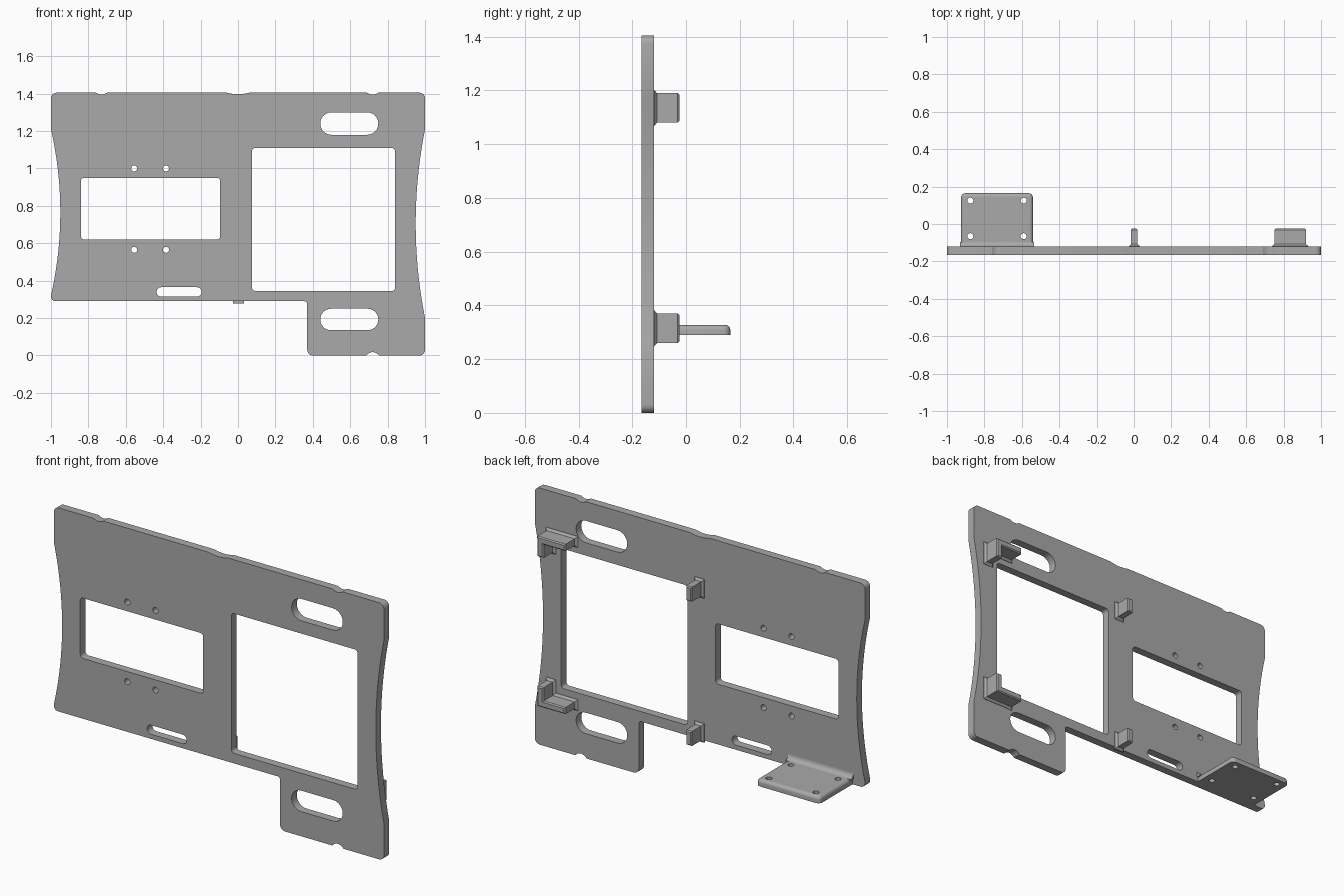
import bpy, bmesh, math
from mathutils import Vector

cube = bpy.data.objects.get("Cube")
if cube:
    bpy.data.objects.remove(cube, do_unlink=True)

grey = bpy.data.materials.new("plain grey")
grey.use_nodes = True
colour = (0.4, 0.4, 0.4, 1)
grey.diffuse_color = colour
grey.node_tree.nodes["Principled BSDF"].inputs["Base Color"].default_value = colour

HEIGHT, LEDGE = 1.405, 0.29
FRONT, BACK = -0.165, -0.12


def rounded(corners, steps=6):
    """Turn (x, y, radius) corners into a path with rounded right angles."""
    path = []
    for i, (x, y, r) in enumerate(corners):
        p = Vector((x, y))
        if r == 0:
            path.append(p)
            continue
        a = (Vector(corners[i - 1][:2]) - p).normalized()
        b = (Vector(corners[(i + 1) % len(corners)][:2]) - p).normalized()
        for k in range(steps + 1):
            t = math.pi / 2 * k / steps
            path.append(p + r * (a * (1 - math.sin(t)) + b * (1 - math.cos(t))))
    return path


def rect(x0, x1, y0, y1, r):
    r = min(r, (y1 - y0) / 2 - 0.0005)
    return rounded([(x0, y0, r), (x1, y0, r), (x1, y1, r), (x0, y1, r)])


def circle(x, y, r, n=20):
    return [Vector((x + r * math.cos(math.tau * k / n), y + r * math.sin(math.tau * k / n)))
            for k in range(n)]


def notch(x, half, depth, z, direction):
    """Shallow dip in a horizontal edge; direction is the travel along x."""
    inward = 1 if z == 0 else -1
    return [(x + direction * half * t / 4, z + inward * depth * (1 - (t / 4) ** 2), 0)
            for t in range(-4, 5)]


def waist(side, z0, z1, n=20):
    """Bowed-in side edge from z0 to z1."""
    return [(side * (1 - 0.05 * (1 - (2 * k / n - 1) ** 2)), z0 + (z1 - z0) * k / n, 0)
            for k in range(n + 1)]


def grow(path, d):
    """Offset a counter-clockwise path outwards with mitred corners."""
    out = []
    for i, p in enumerate(path):
        e0 = (p - path[i - 1]).normalized()
        e1 = (path[(i + 1) % len(path)] - p).normalized()
        n0, n1 = Vector((e0.y, -e0.x)), Vector((e1.y, -e1.x))
        out.append(p + (n0 + n1) * d / (1 + n0.dot(n1)))
    return out


def loft(name, path, levels, place):
    """Stack offset copies of a path; levels are (position, offset)."""
    bm = bmesh.new()
    rings = [[bm.verts.new(place(p, at)) for p in grow(path, d)] for at, d in levels]
    for lo, hi in zip(rings, rings[1:]):
        for i in range(len(lo)):
            bm.faces.new((lo[i - 1], lo[i], hi[i], hi[i - 1]))
    bm.faces.new(rings[0])
    bm.faces.new(rings[-1])
    bmesh.ops.recalc_face_normals(bm, faces=bm.faces)
    mesh = bpy.data.meshes.new(name)
    bm.to_mesh(mesh)
    bm.free()
    obj = bpy.data.objects.new(name, mesh)
    bpy.context.collection.objects.link(obj)
    mesh.materials.append(grey)
    return obj


def backward(p, at):
    return (p.x, at, p.y)


def upward(p, at):
    return (p.x, p.y, at)


def smooth(obj):
    bpy.ops.object.select_all(action='DESELECT')
    obj.select_set(True)
    bpy.context.view_layer.objects.active = obj
    bpy.ops.object.shade_smooth_by_angle(angle=math.radians(30))


# Panel outline with bowed sides, edge dips and a lower tab
outline = rounded(
    [(0.37, 0, 0.03)] + notch(0.72, 0.035, 0.018, 0, 1) + [(1, 0, 0.03)]
    + waist(1, 0.2, 1.21) + [(1, HEIGHT, 0.03)]
    + notch(0.72, 0.03, 0.01, HEIGHT, -1) + notch(0, 0.06, 0.008, HEIGHT, -1)
    + notch(-0.73, 0.03, 0.01, HEIGHT, -1)
    + [(-1, HEIGHT, 0.03)] + waist(-1, 0.32, 1.21)[::-1]
    + [(-1, LEDGE, 0.025), (0.37, LEDGE, 0.015)])

# Windows, grip slots and screw holes
holes = [
    rect(0.075, 0.84, 0.345, 1.11, 0.018),
    rect(-0.84, -0.095, 0.62, 0.95, 0.018),
    rect(0.44, 0.75, 1.18, 1.3, 0.06),
    rect(0.44, 0.75, 0.135, 0.25, 0.06),
    rect(-0.435, -0.195, 0.315, 0.365, 0.025),
] + [circle(x, z, 0.016) for x in (-0.555, -0.385) for z in (0.565, 1.0)]

curve = bpy.data.curves.new("panel", 'CURVE')
curve.dimensions = '2D'
curve.fill_mode = 'BOTH'
curve.extrude = (BACK - FRONT) / 2
for path in [outline] + holes:
    spline = curve.splines.new('POLY')
    spline.points.add(len(path) - 1)
    for point, p in zip(spline.points, path):
        point.co = (p.x, p.y, 0, 1)
    spline.use_cyclic_u = True
curve.materials.append(grey)
panel = bpy.data.objects.new("panel", curve)
bpy.context.collection.objects.link(panel)
panel.rotation_euler.x = math.pi / 2
panel.location.y = (FRONT + BACK) / 2
bpy.ops.object.select_all(action='DESELECT')
panel.select_set(True)
bpy.context.view_layer.objects.active = panel
bpy.ops.object.convert(target='MESH')
smooth(bpy.context.object)

# Corner clips and edge posts behind the large window, mirrored in height
MIDDLE, TIP = 0.725, -0.025
profile = [(0.92, 0.465), (0.75, 0.465), (0.75, 0.428), (0.883, 0.428), (0.883, 0.355), (0.92, 0.355)]
post = [(0.02, 0.435), (-0.015, 0.435), (-0.015, 0.355), (0.02, 0.355)]
levels = [(BACK - 0.005, 0.012), (BACK + 0.002, 0.012), (BACK + 0.012, 0), (TIP - 0.006, 0), (TIP, -0.006)]
for label, shape in (("corner_clip", profile), ("edge_post", post)):
    for end, s in (("upper", 1), ("lower", -1)):
        path = [Vector((x, MIDDLE + s * z)) for x, z in shape][::s]
        loft(f"{end}_{label}", path, levels, backward)

# Rear shelf with a rounded upper rim
TOP, RIM = 0.327, 0.018
arc = [math.pi / 2 * k / 5 for k in range(6)]
shelf = loft("rear_shelf", rect(-0.925, -0.54, -0.155, 0.165, 0.025),
             [(LEDGE, 0)] + [(TOP - RIM + RIM * math.sin(t), RIM * (math.cos(t) - 1)) for t in arc],
             upward)

# Shelf screw holes
for x in (-0.875, -0.59):
    for y in (-0.065, 0.125):
        cutter = loft("shelf_hole_cutter", circle(x, y, 0.016), [(0.2, 0), (0.4, 0)], upward)
        cutter.hide_render = True
        cut = shelf.modifiers.new("screw hole", 'BOOLEAN')
        cut.object = cutter
        cut.solver = 'EXACT'
        bpy.context.view_layer.objects.active = shelf
        bpy.ops.object.modifier_apply(modifier=cut.name)
        bpy.data.objects.remove(cutter, do_unlink=True)
smooth(shelf)

# Concave fillet where the shelf meets the panel
R = 0.025
fillet = [Vector((BACK - 0.005, TOP - 0.01)), Vector((BACK + R, TOP - 0.01))]
fillet += [Vector((BACK + R - R * math.sin(t), TOP + R - R * math.cos(t))) for t in arc]
fillet.append(Vector((BACK - 0.005, TOP + R)))
smooth(loft("shelf_fillet", fillet, [(-0.93, 0), (-0.535, 0)], lambda p, at: (at, p.x, p.y)))
